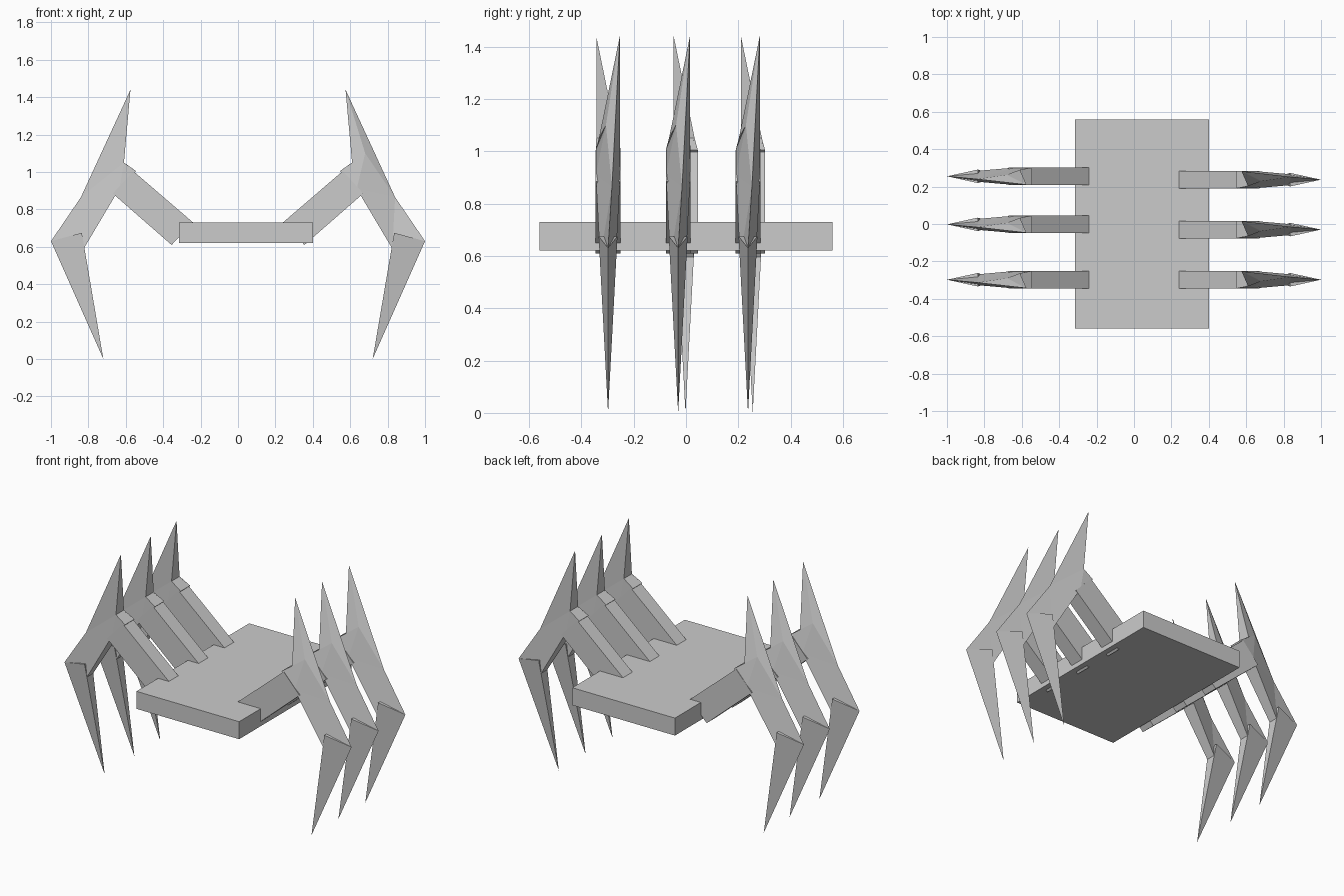
import bpy, bmesh

if "Cube" in bpy.data.objects:
    bpy.data.objects.remove(bpy.data.objects["Cube"])


def make(name, verts, faces, sign=1, y0=0.0):
    """Mesh object; sign=-1 turns the part half a turn about z, y0 places it along y."""
    bm = bmesh.new()
    vs = [bm.verts.new((sign * x, sign * y + y0, z)) for x, y, z in verts]
    for f in faces:
        bm.faces.new([vs[i] for i in f])
    bmesh.ops.recalc_face_normals(bm, faces=bm.faces)
    me = bpy.data.meshes.new(name)
    bm.to_mesh(me)
    bm.free()
    ob = bpy.data.objects.new(name, me)
    bpy.context.collection.objects.link(ob)
    return ob


def prism(name, profile, w, sign=1, y0=0.0):
    """Extrude an xz profile to half width w in y."""
    n = len(profile)
    verts = [(x, s * w, z) for s in (-1, 1) for x, z in profile]
    faces = [list(range(n)), list(range(n, 2 * n))]
    faces += [[i, (i + 1) % n, n + (i + 1) % n, n + i] for i in range(n)]
    return make(name, verts, faces, sign, y0)


# body slab
prism("body", [(-.315, .62), (.40, .62), (.40, .73), (-.315, .73)], .56)

# upper leg beam
BEAM = [(.355, .61), (.67, .885), (.56, 1.005), (.24, .73)]

# spiked middle blade
T, E, F, G, AF, AB, BF, BB, DF, DB, HF, HB = range(12)
BLADE_V = [(.575, .045, 1.44), (.68, -.008, 1.10), (.84, .015, .865), (1.0, 0, .63),
           (.61, -.035, 1.05), (.61, .045, 1.05),
           (.545, -.047, 1.005), (.545, .047, 1.005),
           (.635, -.047, .91), (.635, .047, .91),
           (.825, -.03, .59), (.825, .03, .59)]
BLADE_F = [(T, AF, E), (AF, BF, E), (BF, DF, E), (DF, F, E), (DF, HF, F), (HF, G, F),
           (T, E, F), (T, AB, AF), (AF, AB, BB, BF), (BF, BB, DB, DF),
           (DF, DB, HB, HF), (HF, HB, G),
           (T, F, AB), (AB, DB, BB), (AB, F, DB), (DB, F, HB), (HB, F, G)]

# pointed foot
FOOT_V = [(1.0, 0, .63), (.835, -.036, .675), (.835, .036, .675), (.72, 0, 0)]
FOOT_F = [(0, 1, 2), (0, 1, 3), (0, 2, 3), (1, 2, 3)]

# three legs each side
for side, sign, rows in (("right", 1, (-.298, -.03, .237)),
                         ("left", -1, (-.298, -.002, .255))):
    for pos, y in zip(("front", "middle", "back"), rows):
        tag = f"{pos}_{side}"
        prism(f"{tag}_upper_leg", BEAM, .047, sign, y)
        make(f"{tag}_blade", BLADE_V, BLADE_F, sign, y)
        make(f"{tag}_foot", FOOT_V, FOOT_F, sign, y)
